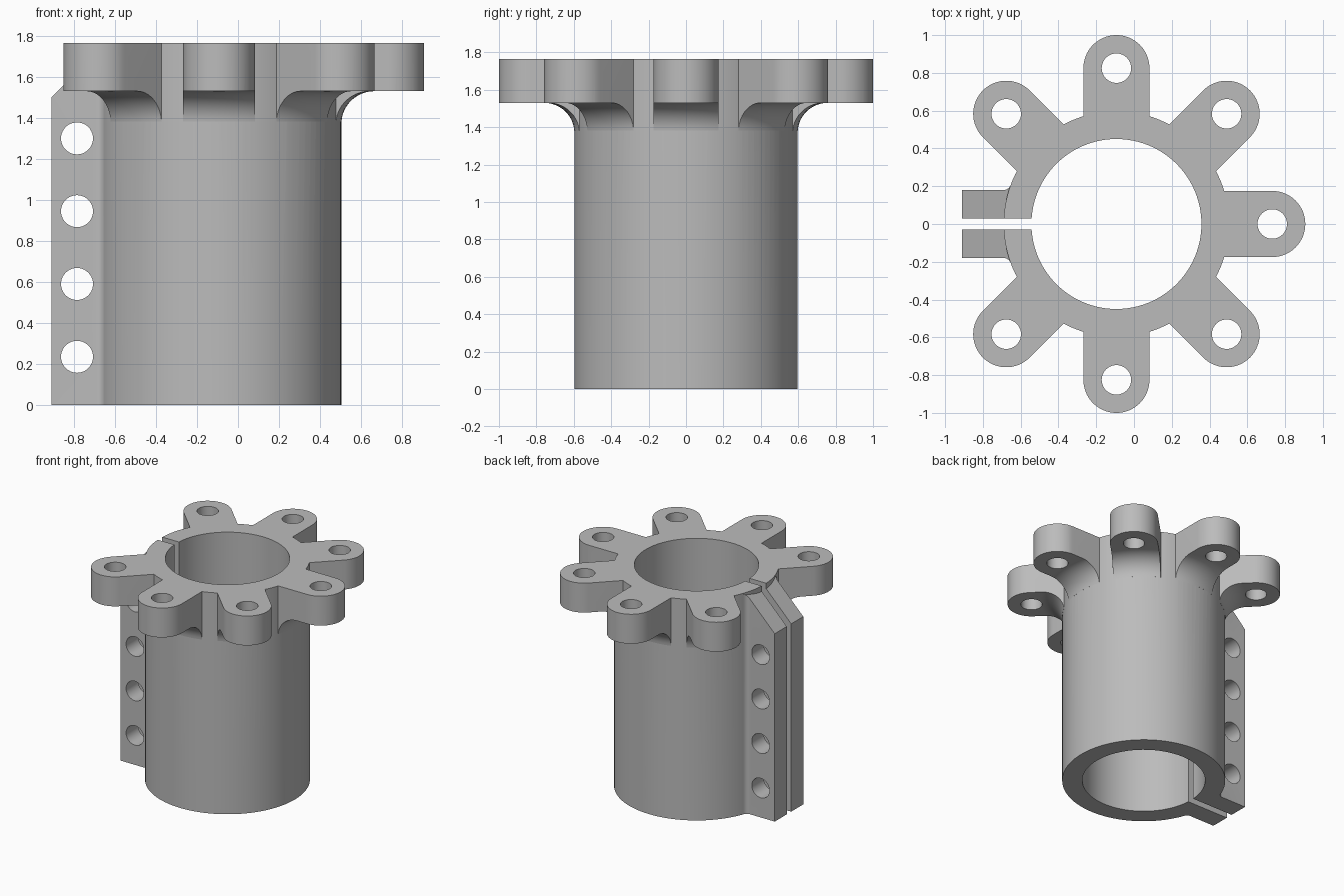
import bpy, bmesh
from math import sin, cos, pi, radians
from mathutils import Matrix, Vector

cube = bpy.data.objects.get("Cube")
if cube:
    bpy.data.objects.remove(cube, do_unlink=True)

CX = -0.093                     # tube axis
R_OUT, R_BORE = 0.597, 0.45
TOP, LUG_Z, FILLET = 1.765, 1.53, 0.16
LUG_POS, LUG_R, HOLE_R = 0.825, 0.175, 0.078

grey = bpy.data.materials.new("plain grey")
grey.use_nodes = True
colour = (0.5, 0.5, 0.5, 1)
grey.diffuse_color = colour
grey.node_tree.nodes["Principled BSDF"].inputs["Base Color"].default_value = colour


def make_object(name, bm):
    bmesh.ops.recalc_face_normals(bm, faces=bm.faces)
    mesh = bpy.data.meshes.new(name)
    bm.to_mesh(mesh)
    bm.free()
    mesh.materials.append(grey)
    ob = bpy.data.objects.new(name, mesh)
    bpy.context.collection.objects.link(ob)
    return ob


def prism_mesh(outline, z0, z1):
    bm = bmesh.new()
    face = bm.faces.new([bm.verts.new((x, y, z0)) for x, y in outline])
    top = bmesh.ops.extrude_face_region(bm, geom=[face])["geom"]
    verts = [v for v in top if isinstance(v, bmesh.types.BMVert)]
    bmesh.ops.translate(bm, verts=verts, vec=(0, 0, z1 - z0))
    return bm


def arc(cx, cy, r, a0, a1, steps):
    angles = [radians(a0 + (a1 - a0) * i / steps) for i in range(steps + 1)]
    return [(cx + r * cos(a), cy + r * sin(a)) for a in angles]


def cylinder(name, r, z0, z1, x=0, segments=96):
    return make_object(name, prism_mesh(arc(x, 0, r, 0, 360, segments)[:-1], z0, z1))


def combine(target, tool, operation):
    mod = target.modifiers.new(operation, 'BOOLEAN')
    mod.operation, mod.object, mod.solver = operation, tool, 'EXACT'
    bpy.context.view_layer.objects.active = target
    bpy.ops.object.modifier_apply(modifier=mod.name)
    bpy.data.objects.remove(tool, do_unlink=True)


# Revolved envelope giving the lugs their curved underside
profile = arc(R_OUT + FILLET, LUG_Z - FILLET, FILLET, 176, 90, 14)
profile = [(0, profile[0][1])] + profile + [(1.1, LUG_Z), (1.1, 1.9), (0, 1.9)]
bm = bmesh.new()
verts = [bm.verts.new((r, 0, z)) for r, z in profile]
edges = [bm.edges.new(pair) for pair in zip(verts, verts[1:])]
bmesh.ops.spin(bm, geom=verts + edges, cent=(0, 0, 0), axis=(0, 0, 1),
               angle=2 * pi, steps=96, use_duplicate=False)
bmesh.ops.remove_doubles(bm, verts=bm.verts, dist=1e-5)
envelope = make_object("lug_envelope", bm)

# One drilled lug
outline = [(0.52, -LUG_R)] + arc(LUG_POS, 0, LUG_R, -90, 90, 32) + [(0.52, LUG_R)]
lug = make_object("lug", prism_mesh(outline, 1.2, TOP))
combine(lug, envelope, 'INTERSECT')
combine(lug, cylinder("lug_drill", HOLE_R, 1, 2, LUG_POS, 40), 'DIFFERENCE')

# Tube carrying seven lugs, leaving the left-out position for the clamp
hub = cylinder("clamp_hub", R_OUT, 0, TOP)
for i in range(8):
    if i != 4:
        copy = lug.copy()
        copy.data = lug.data.copy()
        copy.data.transform(Matrix.Rotation(i * pi / 4, 4, 'Z'))
        bpy.context.collection.objects.link(copy)
        combine(hub, copy, 'UNION')
bpy.data.objects.remove(lug, do_unlink=True)

# Clamp flange with filleted root and sloping top
EAR_X, EAR_Y, ROOT = -0.817, 0.18, 0.04
root_y = EAR_Y + ROOT
root_x = -((R_OUT + ROOT) ** 2 - root_y ** 2) ** 0.5
half = [(EAR_X, EAR_Y)] + arc(root_x, root_y, ROOT, -90, -20.2, 8) + [(-0.51, 0.2)]
outline = half + [(x, -y) for x, y in reversed(half)]
bm = prism_mesh(outline, 0, TOP)
cut = bmesh.ops.bisect_plane(bm, geom=bm.verts[:] + bm.edges[:] + bm.faces[:],
                             plane_co=(EAR_X, 0, 1.5), plane_no=Vector((-1, 0, 1)),
                             clear_outer=True)
rim = [e for e in cut["geom_cut"] if isinstance(e, bmesh.types.BMEdge)]
bmesh.ops.edgeloop_fill(bm, edges=rim)
combine(hub, make_object("clamp_flange", bm), 'UNION')

# Bore, slot and bolt holes
combine(hub, cylinder("bore", R_BORE, -0.2, 2), 'DIFFERENCE')
slot = [(-1, -0.028), (-0.3, -0.028), (-0.3, 0.028), (-1, 0.028)]
combine(hub, make_object("slot", prism_mesh(slot, -0.2, 2)), 'DIFFERENCE')
for i in range(4):
    drill = cylinder("bolt_drill", HOLE_R, -0.4, 0.4, 0, 40)
    drill.data.transform(Matrix.Translation((-0.692, 0, 0.235 + 0.355 * i))
                         @ Matrix.Rotation(pi / 2, 4, 'X'))
    combine(hub, drill, 'DIFFERENCE')

# Final placement and shading
hub.data.transform(Matrix.Translation((CX, 0, 0)))
bpy.ops.object.select_all(action='DESELECT')
hub.select_set(True)
bpy.context.view_layer.objects.active = hub
bpy.ops.object.shade_smooth_by_angle(angle=radians(25))
